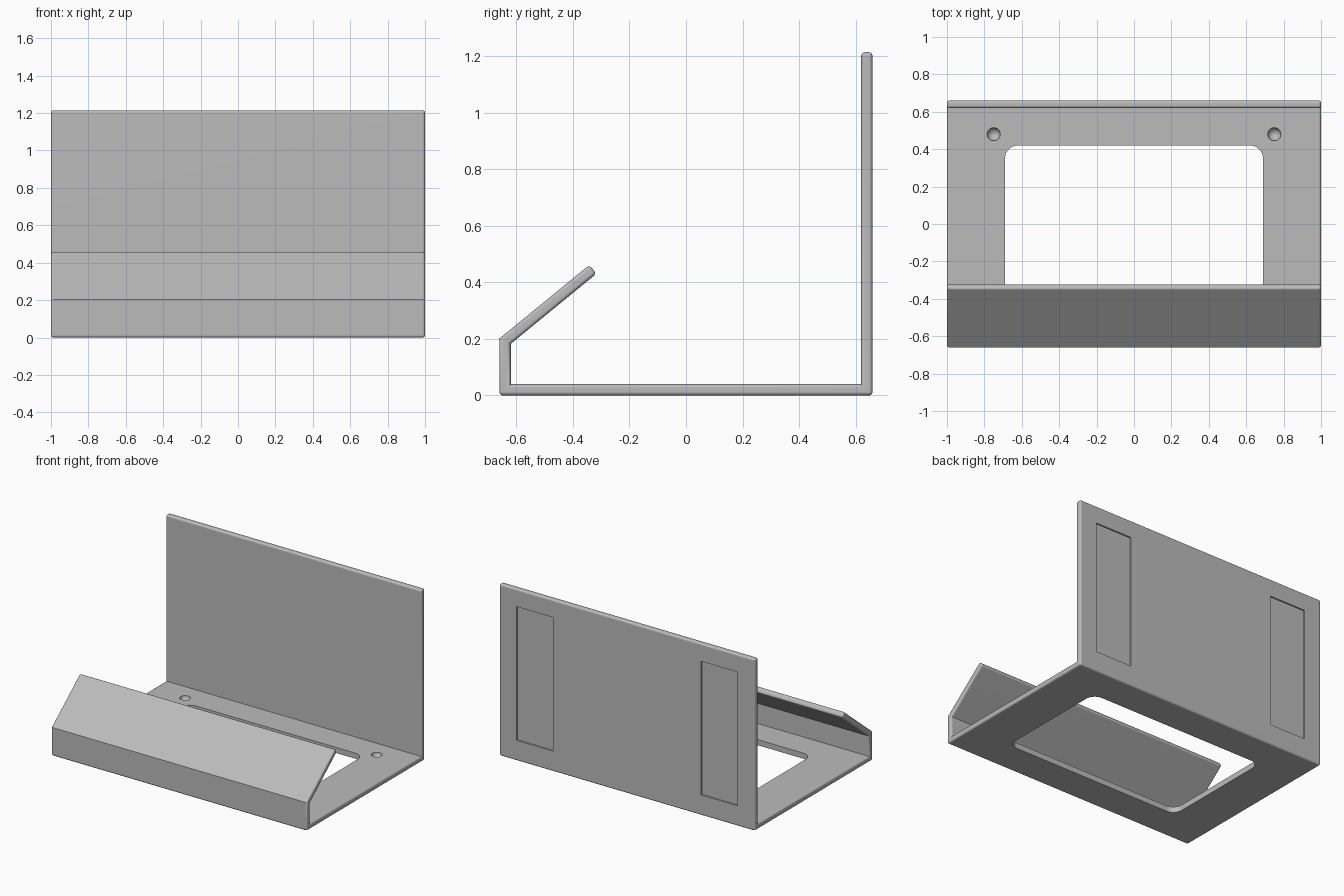
import bpy, bmesh, math
from mathutils import Matrix, Vector

default = bpy.data.objects.get("Cube")
if default:
    bpy.data.objects.remove(default, do_unlink=True)

grey = bpy.data.materials.new("plain grey")
grey.use_nodes = True
COLOUR = (0.5, 0.5, 0.5, 1)
grey.diffuse_color = COLOUR
grey.node_tree.nodes["Principled BSDF"].inputs["Base Color"].default_value = COLOUR


def to_object(bm, name):
    bmesh.ops.recalc_face_normals(bm, faces=bm.faces)
    mesh = bpy.data.meshes.new(name)
    bm.to_mesh(mesh)
    bm.free()
    mesh.materials.append(grey)
    obj = bpy.data.objects.new(name, mesh)
    bpy.context.collection.objects.link(obj)
    return obj


def box(name, low, high, corner=0):
    """Box between two corners, with optional rounded vertical edges."""
    low, high = Vector(low), Vector(high)
    bm = bmesh.new()
    bmesh.ops.create_cube(bm, size=1)
    bmesh.ops.scale(bm, vec=high - low, verts=bm.verts)
    bmesh.ops.translate(bm, vec=(low + high) / 2, verts=bm.verts)
    if corner:
        upright = [e for e in bm.edges
                   if abs(e.verts[0].co.z - e.verts[1].co.z) > 0.01]
        bmesh.ops.bevel(bm, geom=upright, offset=corner, segments=8,
                        profile=0.5, affect='EDGES')
    return to_object(bm, name)


def ball(name, centre, radius):
    bm = bmesh.new()
    bmesh.ops.create_uvsphere(bm, u_segments=32, v_segments=16, radius=radius,
                              matrix=Matrix.Translation(centre))
    return to_object(bm, name)


# Folded plate: side profile (y, z) swept across the width
profile = [(-0.66, 0), (0.66, 0), (0.66, 1.215), (0.62, 1.215), (0.62, 0.04),
           (-0.62, 0.04), (-0.62, 0.183), (-0.317, 0.431), (-0.342, 0.462),
           (-0.66, 0.202)]
bm = bmesh.new()
side = bm.faces.new([bm.verts.new((-1, y, z)) for y, z in profile])
swept = bmesh.ops.extrude_face_region(bm, geom=[side], use_keep_orig=True)
bmesh.ops.translate(bm, vec=(2, 0, 0),
                    verts=[v for v in swept["geom"] if isinstance(v, bmesh.types.BMVert)])
bmesh.ops.recalc_face_normals(bm, faces=bm.faces)

# Soften the convex rims
rims = [e for e in bm.edges if e.calc_face_angle_signed(0) > math.radians(60)]
bmesh.ops.bevel(bm, geom=rims, offset=0.013, segments=4, profile=0.5, affect='EDGES')
stand = to_object(bm, "folded_stand")

# Floor window, two dimples and two shallow pockets in the back
cutters = [box("window_cutter", (-0.69, -0.42, -0.1), (0.69, 0.42, 0.1), 0.07)]
for s in (-1, 1):
    cutters.append(ball("dimple_cutter", (s * 0.75, 0.48, 0.04), 0.035))
    a, b = sorted((s * 0.58, s * 0.865))
    cutters.append(box("pocket_cutter", (a, 0.65, 0.145), (b, 0.7, 1.09)))

bpy.ops.object.select_all(action='DESELECT')
bpy.context.view_layer.objects.active = stand
stand.select_set(True)
for cutter in cutters:
    cut = stand.modifiers.new(cutter.name, 'BOOLEAN')
    cut.operation = 'DIFFERENCE'
    cut.solver = 'EXACT'
    cut.object = cutter
    bpy.ops.object.modifier_apply(modifier=cut.name)
    bpy.data.objects.remove(cutter, do_unlink=True)

bpy.ops.object.shade_smooth_by_angle(angle=math.radians(30))
weighted = stand.modifiers.new("flat panels", 'WEIGHTED_NORMAL')
weighted.keep_sharp = True
